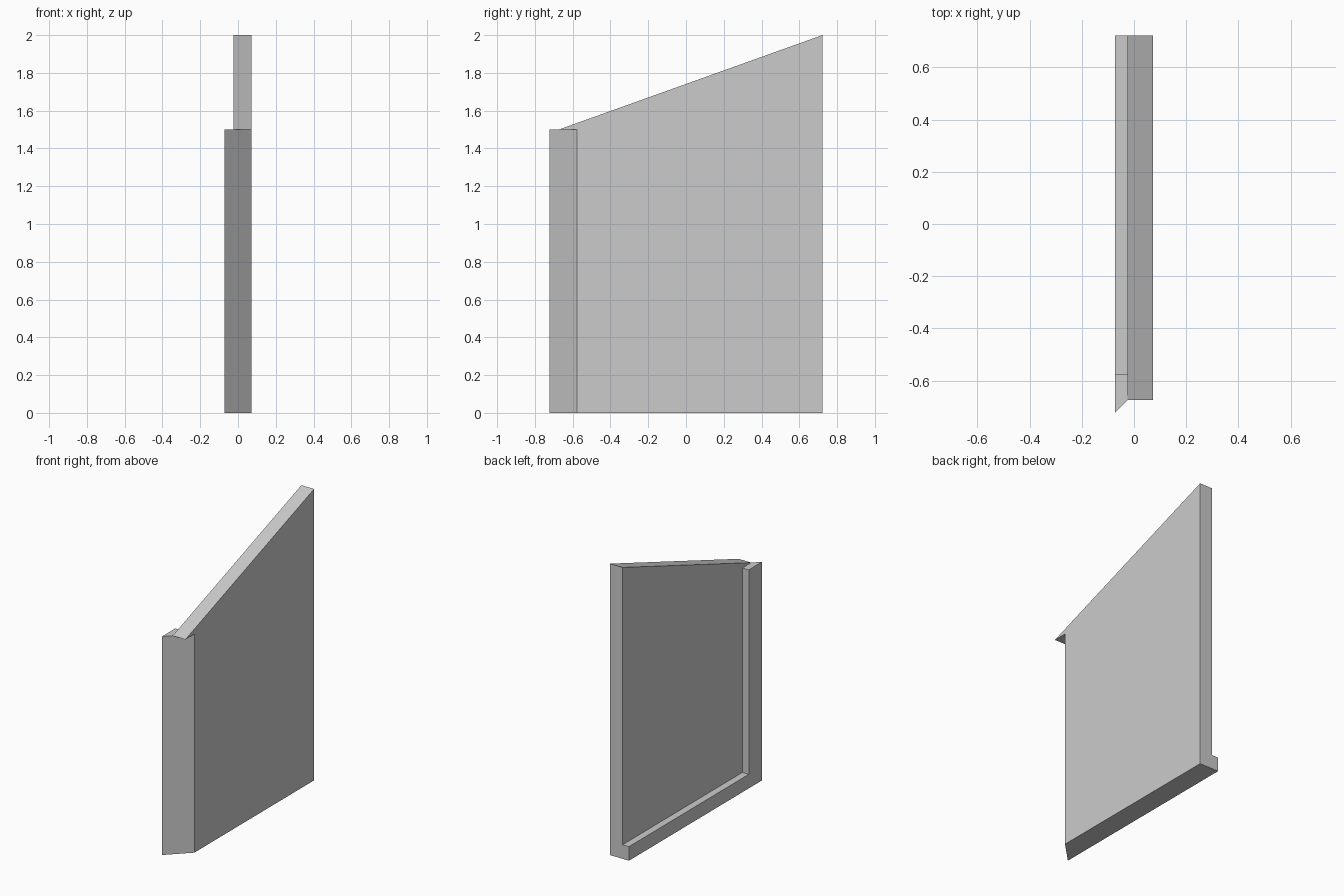
import bpy
import bmesh

if "Cube" in bpy.data.objects:
    bpy.data.objects.remove(bpy.data.objects["Cube"], do_unlink=True)

# Main dimensions
HALF_W, HALF_L = 0.0725, 0.722
LOW_Z, HIGH_Z = 1.5, 2.0
STEP = 2 * HALF_W / 3            # depth of the recess
INNER_X = STEP - HALF_W          # face of the slab inside the recess
TIP_Y = STEP - HALF_L            # mitre line where rail meets slab
RAIL_Y = 2 * HALF_W - HALF_L     # back edge of the front rail

grey = bpy.data.materials.new("light grey")
grey.use_nodes = True
grey.diffuse_color = (0.6, 0.6, 0.6, 1)
grey.node_tree.nodes["Principled BSDF"].inputs["Base Color"].default_value = (0.6, 0.6, 0.6, 1)


def finish(name, bm):
    bmesh.ops.recalc_face_normals(bm, faces=bm.faces)
    mesh = bpy.data.meshes.new(name)
    bm.to_mesh(mesh)
    bm.free()
    mesh.materials.append(grey)
    bpy.context.collection.objects.link(bpy.data.objects.new(name, mesh))


def upright_prism(name, outline, height):
    bm = bmesh.new()
    base = bm.faces.new([bm.verts.new((x, y, 0)) for x, y in outline])
    top = bmesh.ops.extrude_face_region(bm, geom=[base], use_keep_orig=True)["geom"]
    bmesh.ops.translate(bm, vec=(0, 0, height),
                        verts=[v for v in top if isinstance(v, bmesh.types.BMVert)])
    finish(name, bm)


# Sloped slab, mitred at the front below the overhanging tip
bm = bmesh.new()
corners = {
    "inner_foot": (INNER_X, TIP_Y, 0), "inner_tip": (INNER_X, TIP_Y, LOW_Z),
    "mitre_foot": (HALF_W, RAIL_Y, 0), "mitre_top": (HALF_W, RAIL_Y, LOW_Z),
    "outer_tip": (HALF_W, TIP_Y, LOW_Z),
    "inner_back": (INNER_X, HALF_L, 0), "inner_peak": (INNER_X, HALF_L, HIGH_Z),
    "outer_back": (HALF_W, HALF_L, 0), "outer_peak": (HALF_W, HALF_L, HIGH_Z),
}
v = {key: bm.verts.new(co) for key, co in corners.items()}
for face in (
    "inner_foot inner_tip inner_peak inner_back",
    "mitre_foot outer_back outer_peak outer_tip mitre_top",
    "inner_foot mitre_foot mitre_top inner_tip",
    "inner_tip mitre_top outer_tip",
    "inner_tip outer_tip outer_peak inner_peak",
    "inner_back inner_peak outer_peak outer_back",
    "inner_foot inner_back outer_back mitre_foot",
):
    bm.faces.new([v[key] for key in face.split()])
finish("sloped_slab", bm)

# Front rail with a mitred face
upright_prism("front_rail", [(-HALF_W, -HALF_L), (INNER_X, TIP_Y),
                             (INNER_X, RAIL_Y), (-HALF_W, RAIL_Y)], LOW_Z)

# Low lip along the bottom of the recess
upright_prism("bottom_lip", [(-HALF_W, RAIL_Y), (INNER_X, RAIL_Y),
                             (INNER_X, HALF_L), (-HALF_W, HALF_L)], 2 * STEP)
